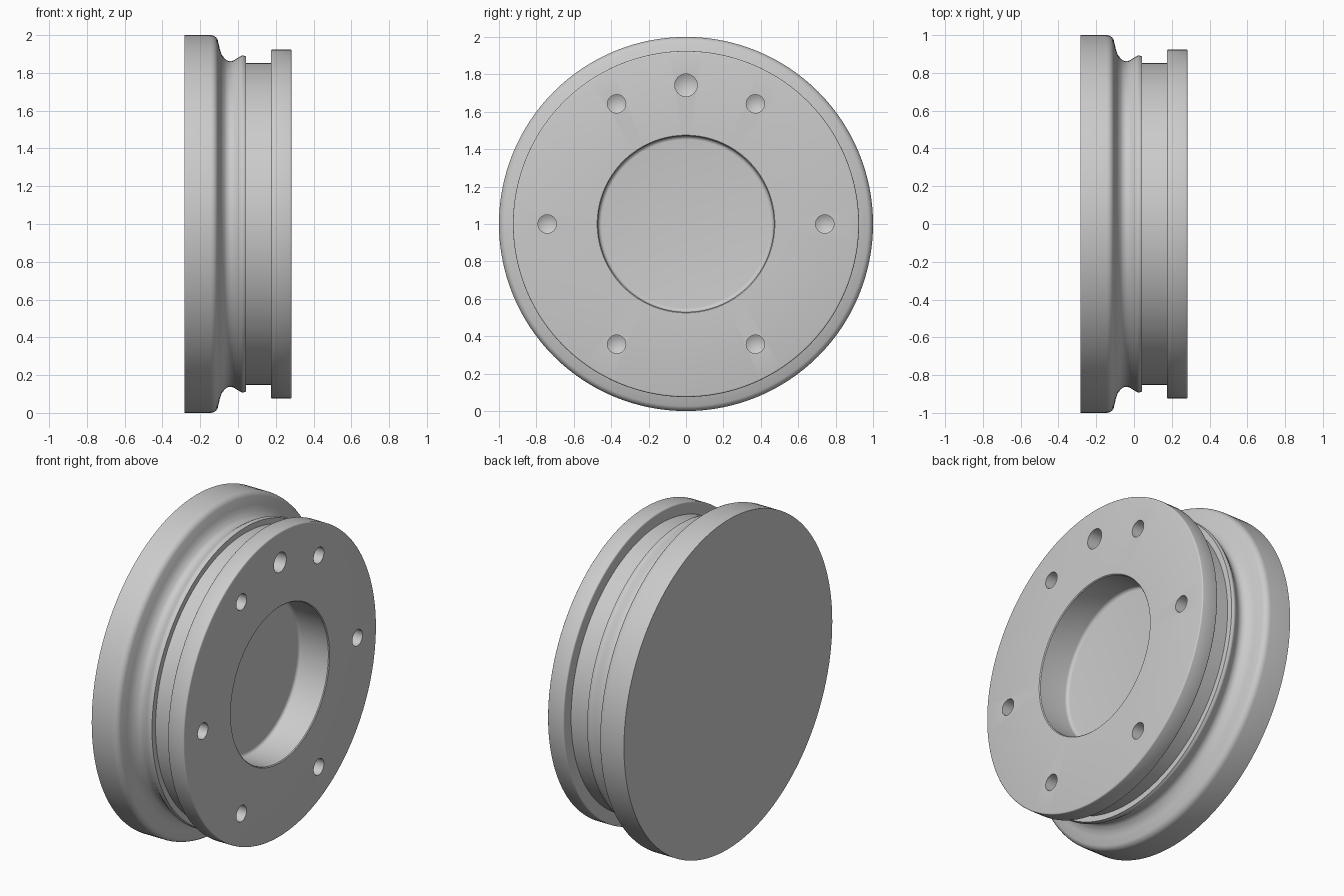
import bpy
import bmesh
from math import cos, sin, pi, radians
from mathutils import Matrix, Vector

cube = bpy.data.objects.get("Cube")
if cube:
    bpy.data.objects.remove(cube, do_unlink=True)

# Single flat metal colour
grey = bpy.data.materials.new("plain_grey")
grey.use_nodes = True
colour = (0.6, 0.6, 0.6, 1)
grey.diffuse_color = colour
grey.node_tree.nodes["Principled BSDF"].inputs["Base Color"].default_value = colour


def arc(cx, cr, radius, start, end, steps=5):
    """Points of a fillet in the (x, radius) profile plane."""
    angles = [radians(start + (end - start) * i / steps) for i in range(steps + 1)]
    return [(cx + radius * cos(a), cr + radius * sin(a)) for a in angles]


def lathe(name, profile, sides, centre=(0, 0, 1)):
    """Closed solid turned about an axis parallel to x; profile ends lie on the axis."""
    bm = bmesh.new()
    rings = []
    for x, r in profile:
        if r == 0:
            rings.append([bm.verts.new((x, 0, 0))] * sides)
        else:
            rings.append([bm.verts.new((x, r * cos(2 * pi * i / sides), r * sin(2 * pi * i / sides)))
                          for i in range(sides)])
    for a, b in zip(rings, rings[1:]):
        for i in range(sides):
            j = (i + 1) % sides
            corners = list(dict.fromkeys([a[i], a[j], b[j], b[i]]))
            bm.faces.new(corners)
    bmesh.ops.recalc_face_normals(bm, faces=bm.faces)
    bmesh.ops.transform(bm, matrix=Matrix.Translation(Vector(centre)), verts=bm.verts)
    mesh = bpy.data.meshes.new(name)
    bm.to_mesh(mesh)
    bm.free()
    mesh.materials.append(grey)
    obj = bpy.data.objects.new(name, mesh)
    bpy.context.collection.objects.link(obj)
    return obj


# Body: wide rim, curved neck, narrow bead, groove, flange, recess with filleted floor
FACE, FLOOR, BORE = 0.283, 0.083, 0.47
profile = [(-0.283, 0), (-0.283, 1.0)]
profile += arc(-0.145, 0.96, 0.04, 90, 20)
profile += [(-0.096, 0.925), (-0.086, 0.895)]
profile += arc(-0.04, 0.905, 0.043, 205, 300)
profile += [(-0.004, 0.878)]
profile += arc(0.025, 0.872, 0.02, 125, 60)
profile += [(0.043, 0.887), (0.043, 0.853), (0.175, 0.853)]
profile += arc(0.183, 0.917, 0.008, 180, 90, 3)
profile += arc(FACE - 0.008, 0.917, 0.008, 90, 0, 3)
profile += [(FACE, BORE + 0.005), (FACE - 0.005, BORE)]
profile += arc(FLOOR + 0.02, BORE - 0.02, 0.02, 90, 180)
profile += [(FLOOR, 0)]
hub = lathe("flanged_hub", profile, 128)

# Drilled holes with conical bottoms: five bolt holes, two upper ones, one larger top hole
holes = [(angle, 0.049) for angle in (0, 60, 120, 180, 240, 300)] + [(90, 0.06)]
for angle, r in holes:
    a = radians(angle)
    shape = [(FACE + 0.05, 0), (FACE + 0.05, r), (FACE - 0.15, r), (FACE - 0.15 - 0.58 * r, 0)]
    drill = lathe("hole_cutter", shape, 32, (0, 0.742 * cos(a), 1 + 0.742 * sin(a)))
    drill.hide_render = True
    cut = hub.modifiers.new("drill", 'BOOLEAN')
    cut.operation = 'DIFFERENCE'
    cut.solver = 'EXACT'
    cut.object = drill

# Bake the drilled shape, then drop the cutters
bpy.context.view_layer.update()
evaluated = hub.evaluated_get(bpy.context.evaluated_depsgraph_get())
drilled = bpy.data.meshes.new_from_object(evaluated)
hub.modifiers.clear()
hub.data = drilled
drilled.name = "flanged_hub"
for obj in list(bpy.data.objects):
    if obj.name.startswith("hole_cutter"):
        bpy.data.objects.remove(obj, do_unlink=True)

# Smooth turned surfaces with crisp machined edges
bpy.ops.object.select_all(action='DESELECT')
hub.select_set(True)
bpy.context.view_layer.objects.active = hub
bpy.ops.object.shade_smooth_by_angle(angle=radians(32))
